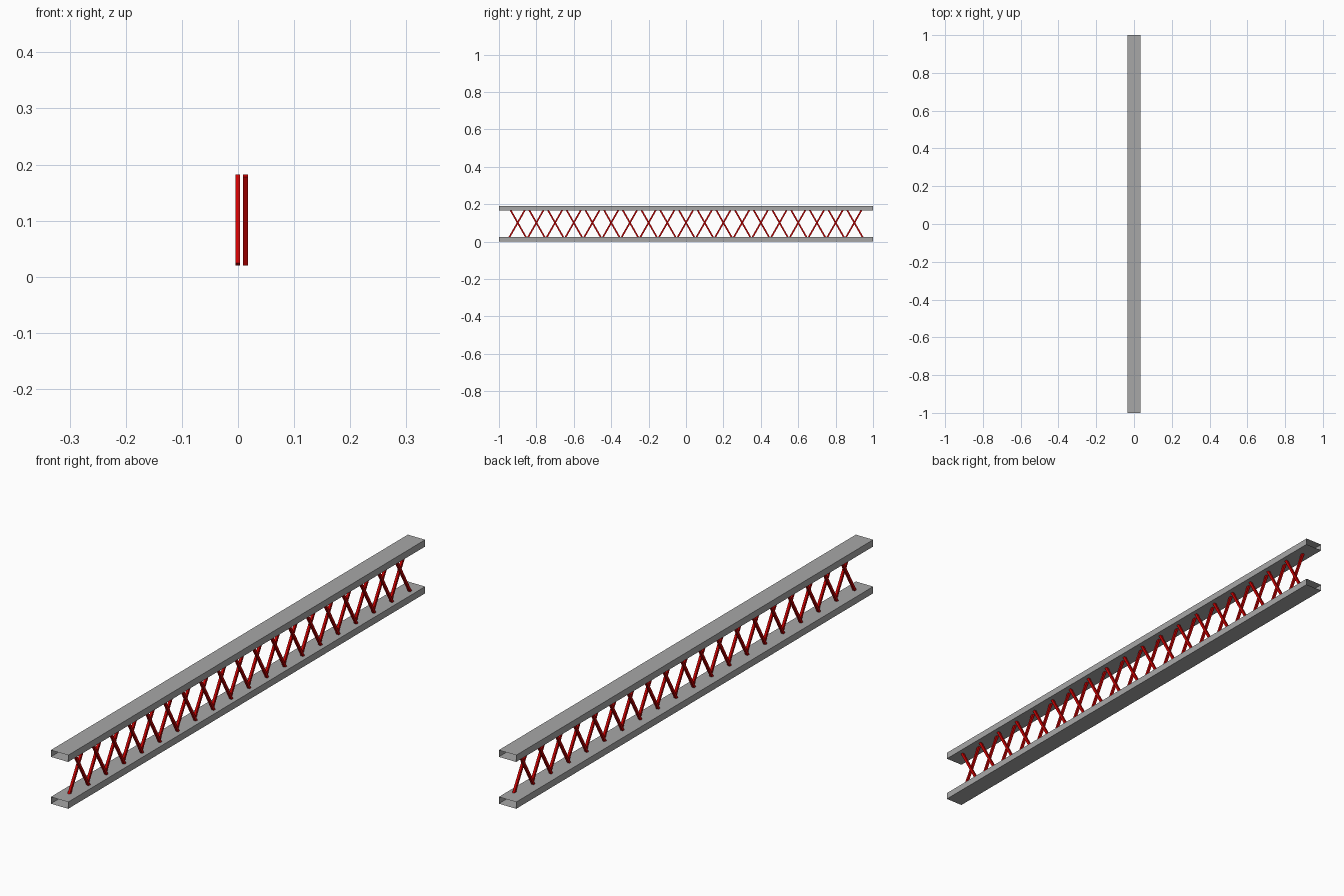
import bpy, bmesh
from mathutils import Matrix, Vector

if "Cube" in bpy.data.objects:
    bpy.data.objects.remove(bpy.data.objects["Cube"])


def make_material(name, color):
    m = bpy.data.materials.new(name)
    m.use_nodes = True
    m.diffuse_color = color
    m.node_tree.nodes["Principled BSDF"].inputs["Base Color"].default_value = color
    return m


steel = make_material("steel grey", (0.39, 0.39, 0.39, 1))
red = make_material("bar red", (0.62, 0.0, 0.0, 1))


def make_object(name, bm, mat):
    mesh = bpy.data.meshes.new(name)
    bm.to_mesh(mesh)
    bm.free()
    mesh.materials.append(mat)
    ob = bpy.data.objects.new(name, mesh)
    bpy.context.collection.objects.link(ob)


# Thin-walled chord: rectangular tube with open ends
def chord(name, z0, z1, half_width=0.034):
    bm = bmesh.new()
    profile = [(-half_width, z0), (half_width, z0), (half_width, z1), (-half_width, z1)]
    front, back = [[bm.verts.new((x, y, z)) for x, z in profile] for y in (-1, 1)]
    for i in range(4):
        j = (i + 1) % 4
        bm.faces.new((front[i], front[j], back[j], back[i]))
    bmesh.ops.recalc_face_normals(bm, faces=bm.faces)
    make_object(name, bm, steel)


# Row of slanted square bars, one per bay
def lattice(name, x, lean, width=0.0085):
    bm = bmesh.new()
    direction = Vector((0, 0.09 * lean, 0.158))
    turn = Vector((0, 0, 1)).rotation_difference(direction).to_matrix().to_4x4()
    size = Matrix.Diagonal((width, width, direction.length, 1))
    for i in range(19):
        place = Matrix.Translation((x, -0.9 + 0.1 * i, 0.101))
        bmesh.ops.create_cube(bm, size=1, matrix=place @ turn @ size)
    make_object(name, bm, red)


chord("bottom_chord", 0, 0.024)
chord("top_chord", 0.166, 0.19)
lattice("back_leaning_bars", -0.0003, 1)
lattice("front_leaning_bars", 0.0132, -1)
